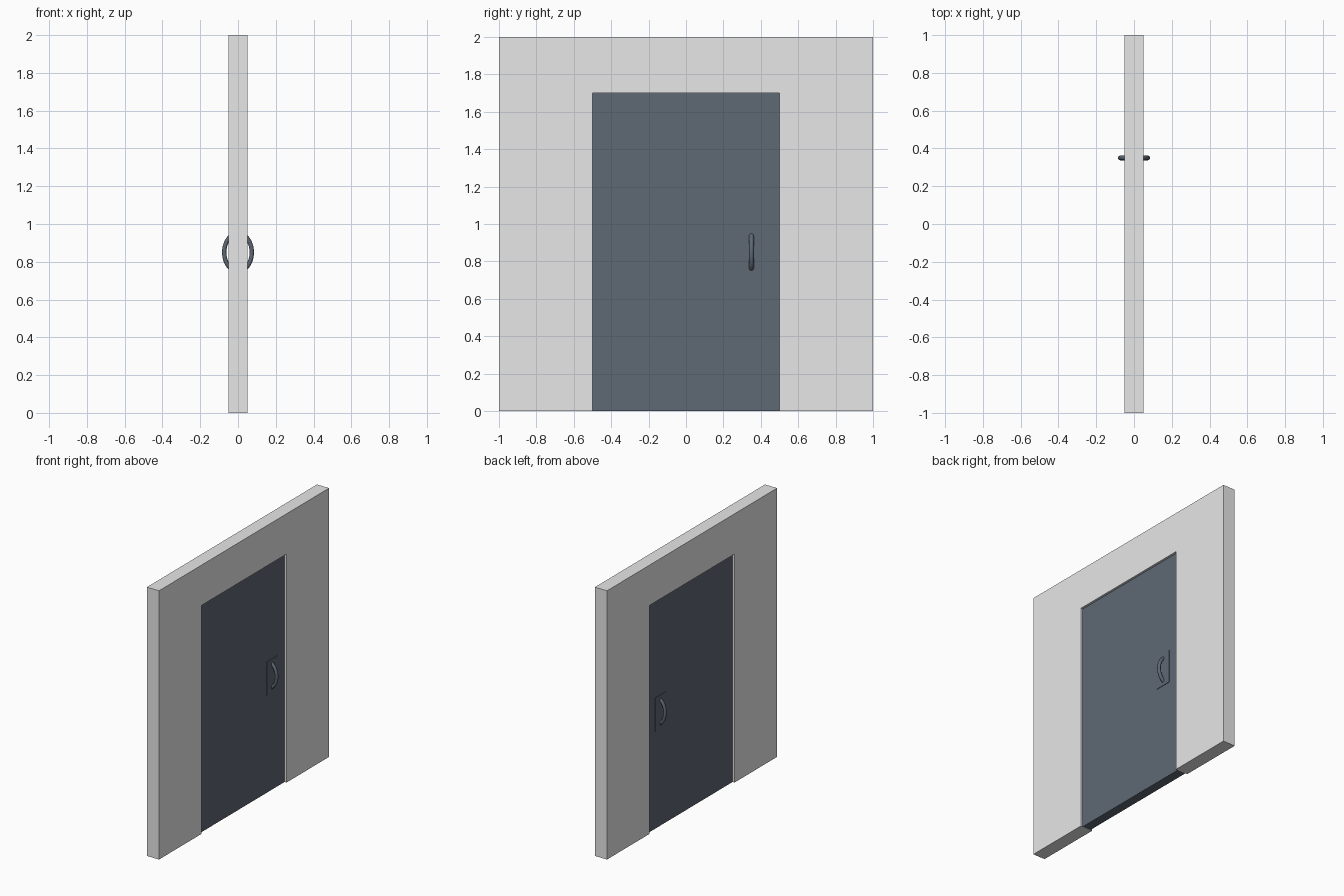
import bpy, bmesh, math

if "Cube" in bpy.data.objects:
    bpy.data.objects.remove(bpy.data.objects["Cube"])

def material(name, rgb):
    m = bpy.data.materials.new(name)
    m.diffuse_color = (*rgb, 1)
    m.use_nodes = True
    m.node_tree.nodes["Principled BSDF"].inputs["Base Color"].default_value = m.diffuse_color
    return m

wall_grey = material("wall_grey", (0.8, 0.8, 0.8))
slate = material("slate_blue", (0.112, 0.138, 0.175))

def finish(name, bm, mat):
    bmesh.ops.recalc_face_normals(bm, faces=bm.faces[:])
    me = bpy.data.meshes.new(name)
    bm.to_mesh(me)
    bm.free()
    me.materials.append(mat)
    ob = bpy.data.objects.new(name, me)
    bpy.context.collection.objects.link(ob)
    return ob

def box(name, lo, hi, mat):
    bm = bmesh.new()
    bmesh.ops.create_cube(bm, size=1)
    for v in bm.verts:
        v.co = [(l + h) / 2 + c * (h - l) for l, h, c in zip(lo, hi, v.co)]
    return finish(name, bm, mat)

# Wall: an arch-shaped outline extruded through its thickness
T, D = 0.05, 0.034
outline = [(-1, 0), (-0.5, 0), (-0.5, 1.7), (0.5, 1.7),
           (0.5, 0), (1, 0), (1, 2), (-1, 2)]
bm = bmesh.new()
face = bm.faces.new([bm.verts.new((-T, y, z)) for y, z in outline])
ext = bmesh.ops.extrude_face_region(bm, geom=[face], use_keep_orig=True)
for g in ext["geom"]:
    if isinstance(g, bmesh.types.BMVert):
        g.co.x = T
finish("wall", bm, wall_grey)

# Door panel, slightly recessed on both sides
box("door", (-D, -0.5, 0), (D, 0.5, 1.7), slate)

# Backing plate and bowed handle on each side
HY, HZ = 0.35, 0.85
TUBE, SIDES, STEPS = 0.0115, 16, 24

def handle(name, side):
    bm = bmesh.new()
    rings = []
    for i in range(STEPS + 1):
        a = math.radians(-66 + 132 * i / STEPS)
        cx, cz = 0.073 * math.cos(a), 0.1 * math.sin(a)
        n = math.hypot(math.cos(a) / 0.073, math.sin(a) / 0.1)
        nx, nz = math.cos(a) / 0.073 / n, math.sin(a) / 0.1 / n
        ring = []
        for j in range(SIDES):
            b = 2 * math.pi * j / SIDES
            r = TUBE * math.cos(b)
            ring.append(bm.verts.new((side * (cx + r * nx),
                                      HY + 0.0125 * math.sin(b), HZ + cz + r * nz)))
        rings.append(ring)
    for r0, r1 in zip(rings, rings[1:]):
        for j in range(SIDES):
            k = (j + 1) % SIDES
            bm.faces.new((r0[j], r0[k], r1[k], r1[j]))
    bm.faces.new(rings[0])
    bm.faces.new(rings[-1])
    ob = finish(name, bm, slate)
    bpy.ops.object.select_all(action='DESELECT')
    ob.select_set(True)
    bpy.context.view_layer.objects.active = ob
    bpy.ops.object.shade_smooth_by_angle(angle=math.radians(40))

for label, s in (("right", 1), ("left", -1)):
    xs = sorted((s * D, s * (D + 0.004)))
    box("handle_plate_" + label, (xs[0], HY - 0.065, HZ - 0.124),
        (xs[1], HY + 0.065, HZ + 0.124), slate)
    handle("handle_" + label, s)
